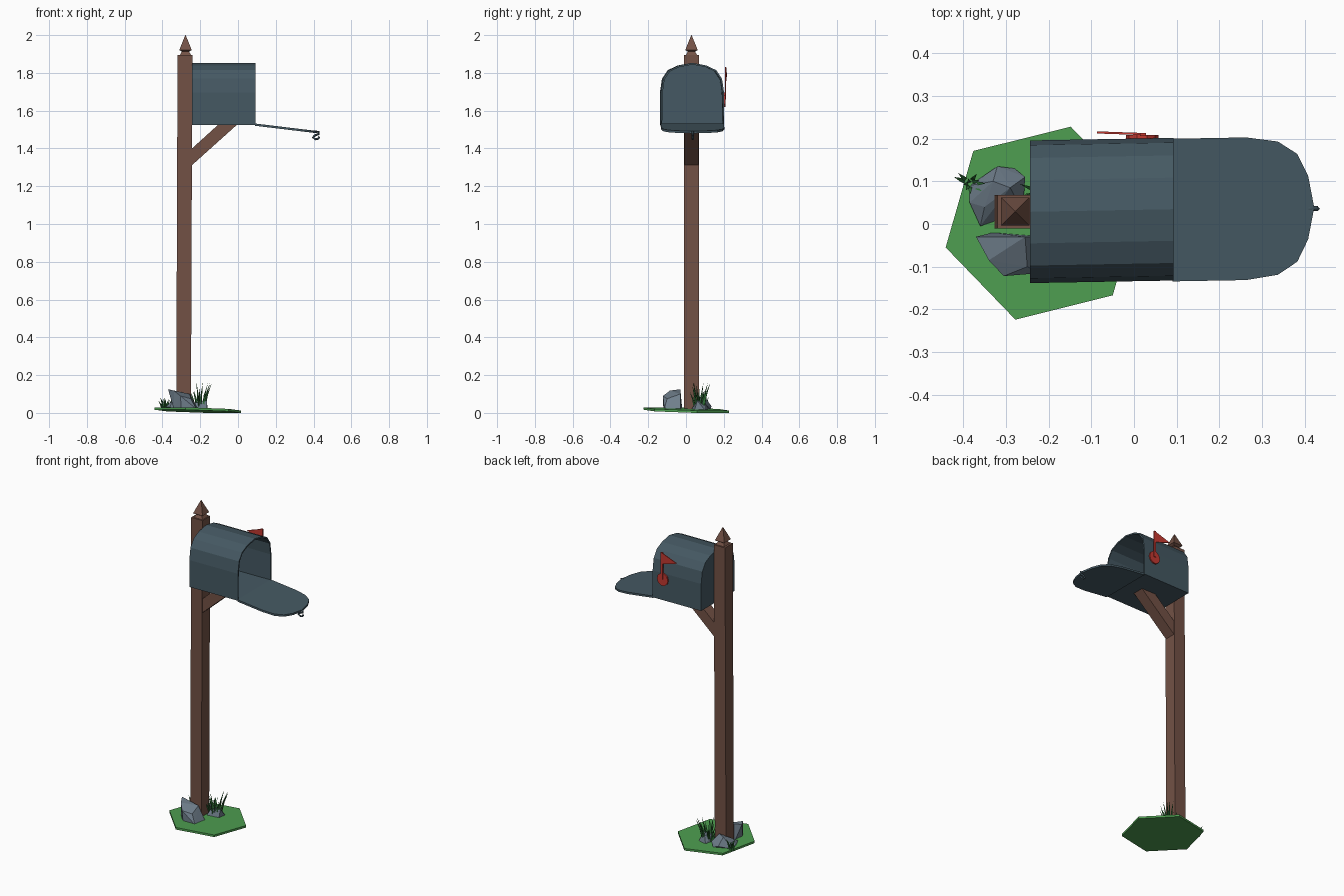
import bpy, bmesh, math, random
from mathutils import Vector

if "Cube" in bpy.data.objects:
    bpy.data.objects.remove(bpy.data.objects["Cube"])

random.seed(4)


def material(name, rgb):
    m = bpy.data.materials.new(name)
    m.diffuse_color = (*rgb, 1)
    m.use_nodes = True
    m.node_tree.nodes["Principled BSDF"].inputs["Base Color"].default_value = m.diffuse_color
    return m


METAL = material("slate_metal", (0.06, 0.10, 0.125))
WOOD = material("brown_wood", (0.17, 0.083, 0.06))
RED = material("flag_red", (0.55, 0.04, 0.03))
GRASS = material("lawn_green", (0.075, 0.34, 0.08))
BLADE = material("blade_green", (0.03, 0.17, 0.04))
STONE = material("stone_grey", (0.16, 0.21, 0.26))


def finish(name, bm, mat):
    bmesh.ops.recalc_face_normals(bm, faces=bm.faces)
    me = bpy.data.meshes.new(name)
    bm.to_mesh(me)
    bm.free()
    me.materials.append(mat)
    ob = bpy.data.objects.new(name, me)
    bpy.context.collection.objects.link(ob)
    return ob


def loft(name, rings, mat):
    """Skin a stack of equal-length rings and cap both ends."""
    bm = bmesh.new()
    vs = [[bm.verts.new(p) for p in r] for r in rings]
    n = len(rings[0])
    for a, b in zip(vs, vs[1:]):
        for i in range(n):
            j = (i + 1) % n
            bm.faces.new((a[i], a[j], b[j], b[i]))
    bm.faces.new(vs[0][::-1])
    bm.faces.new(vs[-1])
    return finish(name, bm, mat)


def square(cx, cy, h, z):
    return [(cx + sx * h, cy + sy * h, z) for sx, sy in ((-1, -1), (1, -1), (1, 1), (-1, 1))]


def hull(name, pts, mat):
    bm = bmesh.new()
    for p in pts:
        bm.verts.new(p)
    r = bmesh.ops.convex_hull(bm, input=bm.verts)
    bmesh.ops.delete(bm, geom=[v for v in r["geom_interior"] if isinstance(v, bmesh.types.BMVert)],
                     context='VERTS')
    return finish(name, bm, mat)


# Tilted hexagonal lawn patch
def lawn_z(x, y):
    return 0.021 - 0.03 * (x + 0.21) - 0.03 * y


hexagon = [(-0.213 + 0.235 * math.cos(math.radians(14 + 60 * k)),
            0.002 + 0.235 * math.sin(math.radians(14 + 60 * k))) for k in range(6)]
loft("lawn_patch", [[(x, y, lawn_z(x, y) - d) for x, y in hexagon] for d in (0.013, 0)], GRASS)

# Post and finial
CX, CY = -0.281, 0.029
loft("post", [square(-0.288, 0.029, 0.039, 0.012), square(CX, CY, 0.039, 1.895)], WOOD)
loft("finial", [square(CX + 0.003, CY, h, z) for h, z in
                ((0.03, 1.895), (0.019, 1.912), (0.033, 1.921), (0.001, 2.0))], WOOD)

# Diagonal brace under the box
brace = [(-0.26, 1.297), (0.0, 1.53), (-0.1, 1.53), (-0.26, 1.385)]
loft("brace", [[(x, CY + s * 0.036, z) for x, z in brace] for s in (-1, 1)], WOOD)

# Arched profile shared by the box and its door: (side, height)
half = [(0.167, 0), (0.167, 0.17), (0.156, 0.244), (0.126, 0.289), (0.074, 0.314)]
arch = half + [(0, 0.328)] + [(-s, h) for s, h in reversed(half)]


def yaw(x, y, z):
    return (x, y + 0.018 * x, z)


# Hollow box, open at the front
box = loft("box_shell", [[yaw(x, 0.033 + s, 1.525 + h) for s, h in arch] for x in (-0.243, 0.092)], METAL)
bm = bmesh.new()
bm.from_mesh(box.data)
bm.faces.ensure_lookup_table()
mouth = max(bm.faces, key=lambda f: f.calc_center_median().x)
bmesh.ops.delete(bm, geom=[mouth], context='FACES_ONLY')
bm.to_mesh(box.data)
bm.free()
sol = box.modifiers.new("thickness", 'SOLIDIFY')
sol.thickness = 0.009
sol.offset = -1

# Open door, hinged at the bottom edge
a = math.radians(7)
loft("door", [[yaw(0.09 + h * math.cos(a) * 1.02, 0.031 + s, 1.532 - h * math.sin(a) - d)
               for s, h in arch] for d in (0.012, 0)], METAL)

# Curled latch at the door tip
cu = bpy.data.curves.new("door_latch", 'CURVE')
cu.dimensions = '3D'
cu.bevel_depth = 0.006
cu.bevel_resolution = 0
cu.use_fill_caps = True
path = [(0.408, 1.49), (0.428, 1.487), (0.427, 1.476), (0.405, 1.468),
        (0.397, 1.458), (0.41, 1.449), (0.425, 1.452), (0.43, 1.462)]
sp = cu.splines.new('POLY')
sp.points.add(len(path) - 1)
for p, (x, z) in zip(sp.points, path):
    p.co = (x, 0.036, z, 1)
cu.materials.append(METAL)
bpy.context.collection.objects.link(bpy.data.objects.new("door_latch", cu))

# Signal flag: pivot disc, arm and pennant
disc = [(0.019 + 0.038 * math.cos(k * math.tau / 10), 1.658 + 0.04 * math.sin(k * math.tau / 10))
        for k in range(10)]
loft("flag_pivot", [[(x, y, z) for x, z in disc] for y in (0.196, 0.209)], RED)
arm = [(0.014, 1.66), (0.028, 1.66), (0.028, 1.83), (0.014, 1.83)]
loft("flag_arm", [[(x, y, z) for x, z in arm] for y in (0.206, 0.213)], RED)
pennant = [(0.026, 1.755, 0), (0.026, 1.83, 0), (-0.087, 1.79, 0.004)]
loft("flag_pennant", [[(x, y + o, z) for x, z, o in pennant] for y in (0.208, 0.213)], RED)

# Rocks around the post foot
hull("rock_front", [(-0.37, -0.03, 0.125), (-0.34, -0.085, 0.118), (-0.255, -0.03, 0.1),
                    (-0.25, -0.1, 0.075), (-0.305, -0.122, 0.09), (-0.34, -0.08, 0.02),
                    (-0.3, -0.12, 0.02), (-0.22, -0.115, 0.02), (-0.21, -0.03, 0.02),
                    (-0.33, -0.02, 0.02)], STONE)
hull("rock_back", [(-0.385, 0.05, 0.03), (-0.36, -0.005, 0.03), (-0.385, 0.09, 0.02),
                   (-0.32, 0.135, 0.035), (-0.28, 0.13, 0.02), (-0.255, 0.11, 0.04),
                   (-0.33, 0.1, 0.085), (-0.29, 0.085, 0.09), (-0.35, 0.04, 0.06),
                   (-0.26, 0.03, 0.02)], STONE)
hull("rock_side", [(-0.24, 0.03, 0.02), (-0.165, 0.045, 0.015), (-0.16, 0.1, 0.015),
                   (-0.22, 0.12, 0.02), (-0.165, 0.06, 0.065), (-0.2, 0.1, 0.06),
                   (-0.225, 0.05, 0.055)], STONE)


# Grass tufts made of thin three-sided blades
def tuft(name, cx, cy, count, height, spread, base):
    bm = bmesh.new()
    for k in range(count):
        ang = k * 2.4
        d = Vector((math.cos(ang), math.sin(ang), 0))
        r = random.uniform(0.25, 1.0)
        root = Vector((cx, cy, 0.015)) + d * base * r
        tip = root + d * spread * r + Vector((0, 0, height * random.uniform(0.6, 1.0)))
        mid = root.lerp(tip, 0.55) - d * spread * r * 0.15
        rings = [[bm.verts.new(c + Vector((math.cos(t + ang), math.sin(t + ang), 0)) * w)
                  for t in (0, 2.09, 4.19)] for c, w in ((root, 0.006), (mid, 0.005))]
        top = bm.verts.new(tip)
        for i in range(3):
            j = (i + 1) % 3
            bm.faces.new((rings[0][i], rings[0][j], rings[1][j], rings[1][i]))
            bm.faces.new((rings[1][i], rings[1][j], top))
    finish(name, bm, BLADE)


tuft("tall_grass", -0.205, 0.068, 18, 0.155, 0.05, 0.03)
tuft("short_grass", -0.385, 0.095, 10, 0.075, 0.025, 0.015)
